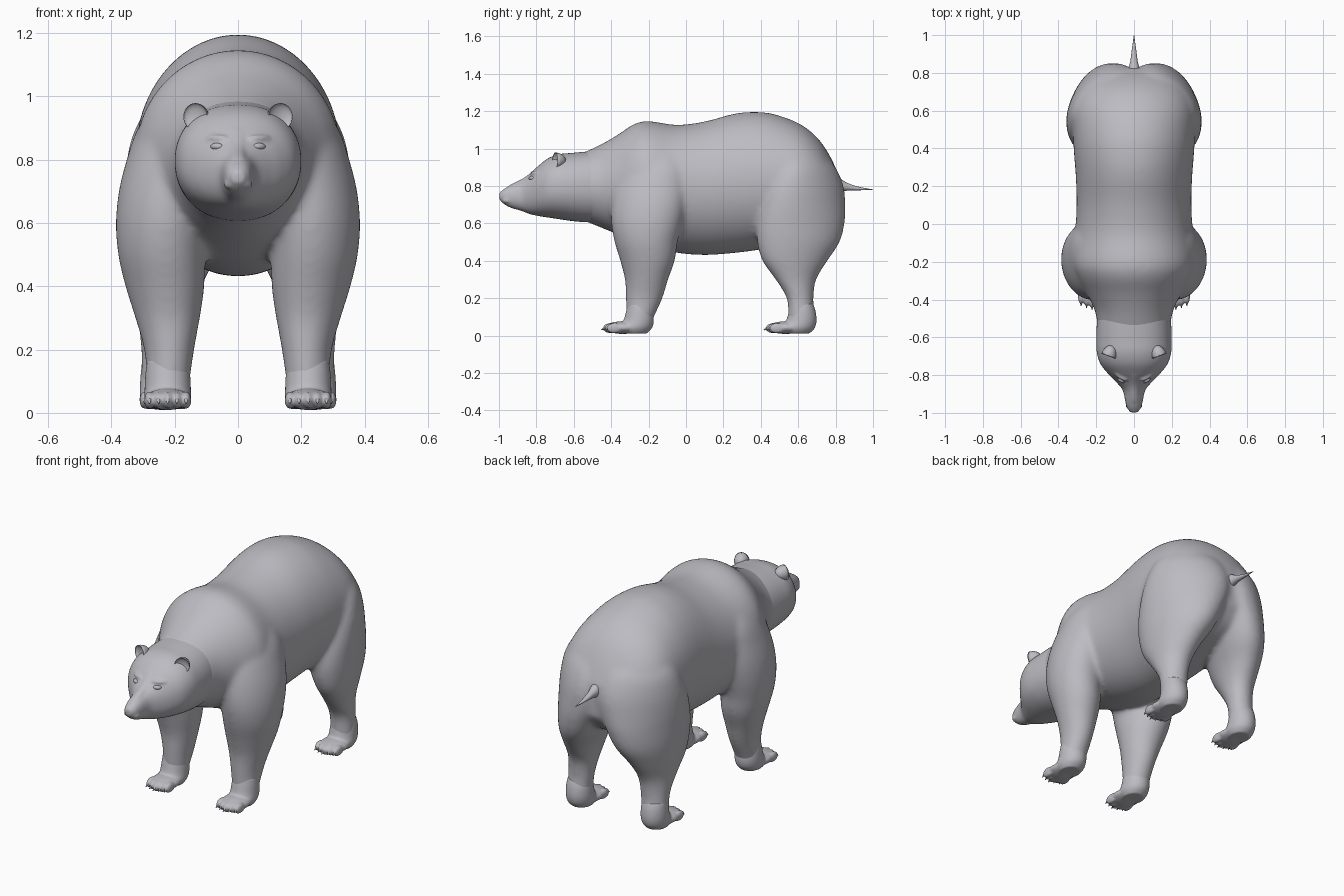
import bpy
import bmesh
from math import cos, sin, pi, radians, copysign, sqrt
from mathutils import Matrix, Vector

cube = bpy.data.objects.get("Cube")
if cube:
    bpy.data.objects.remove(cube, do_unlink=True)

GREY = (0.5, 0.5, 0.54, 1)
fur = bpy.data.materials.new("plain_grey")
fur.use_nodes = True
fur.diffuse_color = GREY
shader = fur.node_tree.nodes["Principled BSDF"]
shader.inputs["Base Color"].default_value = GREY
shader.inputs["Roughness"].default_value = 0.7


def spline(rows, steps=5):
    """Smooth in-between rows through the given ones."""
    rows = [Vector(r) for r in rows]
    out = []
    for i in range(len(rows) - 1):
        p0, p1 = rows[max(i - 1, 0)], rows[i]
        p2, p3 = rows[i + 1], rows[min(i + 2, len(rows) - 1)]
        for k in range(steps):
            t = k / steps
            out.append(p1 + (p2 - p0) * (t / 2)
                       + (p0 * 2 - p1 * 5 + p2 * 4 - p3) * (t * t / 2)
                       + (p1 * 3 - p0 - p2 * 3 + p3) * (t ** 3 / 2))
    return out + [rows[-1]]


def loft(bm, rows, axis, side=1, sides=64, bend=1, skew=0):
    """Oval rings; a row is (position, x low, x high, low, high).
    A bend below one squares the ovals, skew slants them further up."""
    rings = []
    for t, a0, a1, b0, b1 in spline(rows):
        ring = []
        q = skew * t
        for k in range(sides):
            c, s = cos(2 * pi * k / sides), sin(2 * pi * k / sides)
            c, s = copysign(abs(c) ** bend, c), copysign(abs(s) ** bend, s)
            c = sqrt(1 - q * q) * c + q * s
            a = side * ((a0 + a1) / 2 + (a1 - a0) / 2 * c)
            b = (b0 + b1) / 2 + (b1 - b0) / 2 * s
            ring.append(bm.verts.new((a, t, b) if axis == "Y" else (a, b, t)))
        rings.append(ring)
    for low, high in zip(rings, rings[1:]):
        for k in range(sides):
            n = (k + 1) % sides
            bm.faces.new((low[k], low[n], high[n], high[k]))
    bm.faces.new(rings[0])
    bm.faces.new(rings[-1])


def along(rows):
    """Symmetric rows from (y, half width, bottom, top)."""
    return [(y, -w, w, low, high) for y, w, low, high in rows]


def ball(bm, centre, size, turn=0):
    matrix = (Matrix.Translation(centre) @ Matrix.Rotation(turn, 4, "Z")
              @ Matrix.Diagonal((*size, 1)))
    return bmesh.ops.create_uvsphere(bm, u_segments=24, v_segments=14,
                                     radius=1, matrix=matrix)["verts"]


def finish(bm, name, voxel=None, smooth=6):
    bmesh.ops.recalc_face_normals(bm, faces=bm.faces)
    for face in bm.faces:
        face.smooth = True
    mesh = bpy.data.meshes.new(name)
    bm.to_mesh(mesh)
    bm.free()
    mesh.materials.append(fur)
    obj = bpy.data.objects.new(name, mesh)
    bpy.context.collection.objects.link(obj)
    if voxel:
        skin = obj.modifiers.new("one_skin", "REMESH")
        skin.mode = "VOXEL"
        skin.voxel_size = voxel
        skin.use_smooth_shade = True
        relax = obj.modifiers.new("relax", "SMOOTH")
        relax.factor = 0.5
        relax.iterations = smooth


# Torso and neck
body = bmesh.new()
loft(body, along([
    (-.65, .15, .67, .93), (-.55, .188, .617, .978), (-.46, .207, .58, 1.02),
    (-.37, .25, .543, 1.071), (-.28, .30, .508, 1.13), (-.2, .325, .478, 1.147),
    (-.05, .312, .443, 1.127), (.1, .304, .431, 1.145), (.25, .308, .441, 1.185),
    (.35, .316, .453, 1.196), (.46, .322, .47, 1.187), (.6, .322, .50, 1.137),
    (.7, .29, .53, 1.061), (.77, .23, .575, .96), (.825, .12, .65, .84)]), "Y")

FRONT_LEG = [
    (.05, .16, .285, -.31, -.19), (.1, .152, .288, -.318, -.17),
    (.2, .138, .297, -.322, -.125), (.3, .12, .325, -.327, -.095),
    (.4, .106, .356, -.352, -.06), (.5, .104, .379, -.382, -.045),
    (.6, .1, .386, -.40, -.02), (.7, .09, .377, -.40, 0),
    (.8, .08, .352, -.385, .01), (.9, .06, .317, -.35, .01),
    (1, .05, .25, -.30, -.04), (1.05, .08, .18, -.25, -.12)]
HIND_LEG = [
    (.05, .17, .305, .545, .68), (.1, .168, .308, .545, .688),
    (.2, .16, .307, .538, .682), (.3, .145, .317, .478, .697),
    (.4, .115, .336, .408, .757), (.5, .065, .35, .38, .822),
    (.6, .025, .356, .38, .848), (.7, -.01, .359, .405, .852),
    (.8, -.02, .352, .445, .842), (.9, .01, .325, .50, .80),
    (.98, .05, .265, .54, .73), (1.03, .1, .2, .58, .67)]
# Ankle and heel, measured from the middle of the paw
HEEL = [(.012, .055, 0, .125), (.04, .072, -.03, .153), (.08, .073, 0, .163),
        (.13, .07, .015, .158), (.17, .064, .025, .145)]

# Legs share one skin with the torso; paws and claws stay crisper
paws = bmesh.new()
claws = bmesh.new()
for side in (1, -1):
    for leg, px, py, skew in ((FRONT_LEG, .222, -.335, .2),
                              (HIND_LEG, .237, .535, -.55)):
        loft(body, leg, "Z", side, skew=skew)
        loft(paws, [(z, px - w, px + w, py + back, py + front)
                    for z, w, back, front in HEEL], "Z", side)
        ball(paws, (side * px, py, .043), (.076, .1, .034))
        for i in range(-2, 3):
            x = side * (px + i * .029)
            y = py - .068 + abs(i) * .01
            ball(paws, (x, y, .04), (.0165, .042, .028))
            place = (Matrix.Translation((x, y - .036, .04))
                     @ Matrix.Rotation(radians(125), 4, "X"))
            bmesh.ops.create_cone(claws, cap_ends=True, segments=10,
                                  radius1=.010, radius2=.002, depth=.035,
                                  matrix=place)
finish(body, "body", .011, 24)
finish(paws, "paws", .006, 6)
finish(claws, "claws")

# Head with muzzle bridge, lips, nose and brows
head = bmesh.new()
loft(head, along([
    (-.998, .018, .728, .762), (-.975, .036, .705, .783),
    (-.94, .046, .685, .803), (-.88, .06, .667, .828),
    (-.835, .096, .65, .862), (-.79, .14, .64, .907),
    (-.74, .178, .632, .947), (-.68, .197, .623, .97),
    (-.61, .2, .613, .977), (-.52, .196, .606, .985),
    (-.43, .185, .61, .99)]), "Y", bend=.92)
loft(head, along([
    (-.985, .02, .72, .768), (-.94, .03, .7, .806),
    (-.86, .032, .7, .848), (-.8, .045, .7, .9)]), "Y", bend=.75)
ball(head, (0, -.978, .757), (.025, .022, .017))
for side in (1, -1):
    ball(head, (side * .02, -.955, .722), (.026, .03, .016))
    ball(head, (side * .068, -.808, .869), (.04, .016, .010), side * .55)
finish(head, "head", .007, 6)

for side, label in ((1, "left"), (-1, "right")):
    # Cupped ear: the front half is folded back into a bowl
    ear = bmesh.new()
    for v in ball(ear, (0, 0, 0), (.04, .06, .043)):
        if v.co.y < 0:
            v.co.y *= -.3
    ear.transform(Matrix.Translation((side * .135, -.70, .936))
                  @ Matrix.Rotation(side * .35, 4, "Z"))
    finish(ear, label + "_ear")
    # Almond eye
    eye = bmesh.new()
    ball(eye, (side * .067, -.826, .842), (.022, .012, .011), side * .5)
    finish(eye, label + "_eye")

# Pointed tail
tail = bmesh.new()
loft(tail, along([(.77, .035, .76, .86), (.82, .03, .768, .842),
                  (.86, .02, .775, .818), (.92, .012, .777, .797),
                  (1, .001, .779, .782)]), "Y", sides=12)
finish(tail, "tail")
